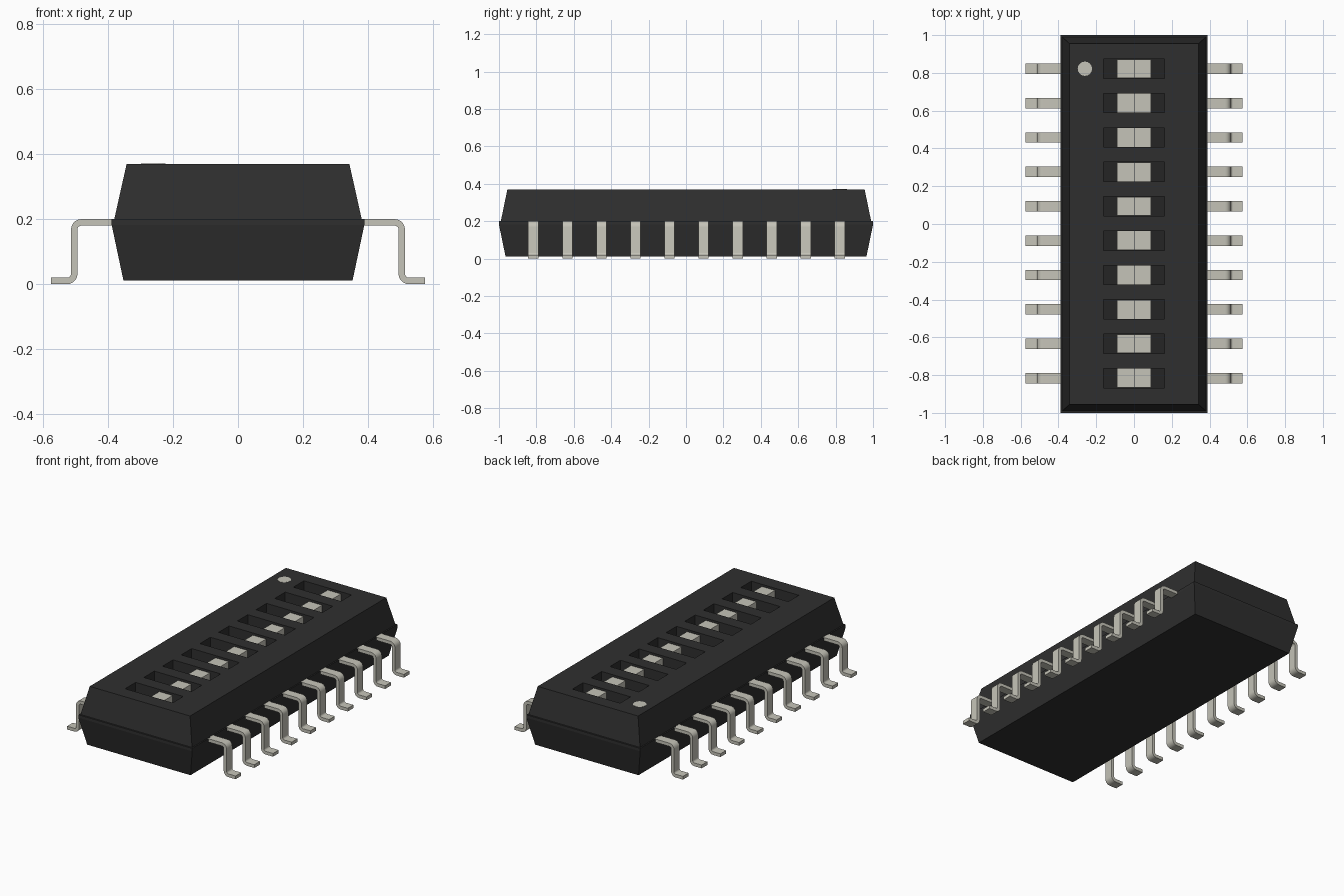
import bpy, bmesh, math
from mathutils import Vector

if "Cube" in bpy.data.objects:
    bpy.data.objects.remove(bpy.data.objects["Cube"])


def material(name, rgb):
    m = bpy.data.materials.new(name)
    m.use_nodes = True
    color = (*rgb, 1)
    m.diffuse_color = color
    m.node_tree.nodes["Principled BSDF"].inputs["Base Color"].default_value = color
    return m


black = material("black plastic", (0.028, 0.028, 0.028))
dark = material("slot shadow black", (0.018, 0.018, 0.018))
pale = material("pale metal", (0.56, 0.55, 0.48))
white = material("off white plastic", (0.56, 0.55, 0.48))

COUNT, PITCH = 10, 0.182
TOP, FLOOR = 0.37, 0.27
ROWS = [(i - (COUNT - 1) / 2) * PITCH + 0.003 for i in range(COUNT)]


def finish(name, bm, *mats):
    bmesh.ops.recalc_face_normals(bm, faces=bm.faces[:])
    mesh = bpy.data.meshes.new(name)
    bm.to_mesh(mesh)
    bm.free()
    for m in mats:
        mesh.materials.append(m)
    obj = bpy.data.objects.new(name, mesh)
    bpy.context.collection.objects.link(obj)
    return obj


def add_box(bm, lo, hi):
    lo, hi = Vector(lo), Vector(hi)
    verts = bmesh.ops.create_cube(bm, size=1)["verts"]
    for v in verts:
        v.co = (lo + hi) / 2 + v.co * (hi - lo)


# Tapered body: stacked rectangles (half width, half length, height)
rings = [(0.352, 0.965, 0.012), (0.388, 1.0, 0.182), (0.388, 1.0, 0.2),
         (0.38, 0.99, 0.2), (0.342, 0.955, TOP)]
bm = bmesh.new()
loops = [[bm.verts.new((sx * w, sy * l, z))
          for sx, sy in ((-1, -1), (1, -1), (1, 1), (-1, 1))] for w, l, z in rings]
for a, b in zip(loops, loops[1:]):
    for k in range(4):
        n = (k + 1) % 4
        bm.faces.new((a[k], a[n], b[n], b[k]))
bm.faces.new(loops[0][::-1])
bm.faces.new(loops[-1])
body = finish("body", bm, black, dark)

# Slots cut into the top
bm = bmesh.new()
for y in ROWS:
    add_box(bm, (-0.162, y - 0.051, FLOOR), (0.162, y + 0.051, TOP + 0.1))
cutter = finish("slot_cutter", bm, black)
cutter.hide_render = True
mod = body.modifiers.new("slots", "BOOLEAN")
mod.operation, mod.solver, mod.object = "DIFFERENCE", "EXACT", cutter
bpy.context.view_layer.objects.active = body
bpy.ops.object.modifier_apply(modifier=mod.name)
bpy.data.objects.remove(cutter)
for p in body.data.polygons:
    p.material_index = 1 if p.normal.z > 0.9 and abs(p.center.z - FLOOR) < 0.01 else 0

# Stepped sliders, raised on the model's left half
for i, y in enumerate(ROWS):
    bm = bmesh.new()
    add_box(bm, (-0.09, y - 0.05, FLOOR - 0.01), (0, y + 0.05, 0.3))
    add_box(bm, (0, y - 0.05, FLOOR - 0.01), (0.09, y + 0.05, 0.357))
    finish(f"slider_{i + 1}", bm, white)

# Marker dot beside the first switch
bm = bmesh.new()
bmesh.ops.create_cone(bm, cap_ends=True, segments=16, radius1=0.038, radius2=0.038, depth=0.002)
bmesh.ops.translate(bm, verts=bm.verts[:], vec=(-0.26, ROWS[-1], TOP))
finish("marker_dot", bm, pale)


def arc(cx, cz, r, start, end, steps=5):
    return [(cx + r * math.cos(math.radians(start + (end - start) * k / steps)),
             cz + r * math.sin(math.radians(start + (end - start) * k / steps)))
            for k in range(steps + 1)]


# Gull-wing lead profile in x, z
THICK, INNER = 0.02, 0.012
OUTER = INNER + THICK
SHIN = 0.513
upper_x, upper_z = SHIN - OUTER, 0.2 - OUTER
lower_x, lower_z = SHIN + INNER, OUTER
outer_side = ([(0.35, 0.2)] + arc(upper_x, upper_z, OUTER, 90, 0)
              + arc(lower_x, lower_z, INNER, 180, 270) + [(0.574, THICK)])
inner_side = ([(0.35, 0.2 - THICK)] + arc(upper_x, upper_z, INNER, 90, 0)
              + arc(lower_x, lower_z, OUTER, 180, 270) + [(0.574, 0)])


def lead(name, side, y):
    bm = bmesh.new()
    sections = []
    for o, n in zip(outer_side, inner_side):
        sections.append([bm.verts.new((side * p[0], y + d, p[1]))
                         for p, d in ((o, -0.0275), (o, 0.0275), (n, 0.0275), (n, -0.0275))])
    for a, b in zip(sections, sections[1:]):
        for k in range(4):
            m = (k + 1) % 4
            bm.faces.new((a[k], a[m], b[m], b[k]))
    bm.faces.new(sections[0])
    bm.faces.new(sections[-1])
    obj = finish(name, bm, pale)
    bpy.ops.object.select_all(action="DESELECT")
    obj.select_set(True)
    bpy.context.view_layer.objects.active = obj
    bpy.ops.object.shade_smooth_by_angle(angle=math.radians(35))


for i, y in enumerate(ROWS):
    lead(f"left_lead_{i + 1}", 1, y)
    lead(f"right_lead_{i + 1}", -1, y)
